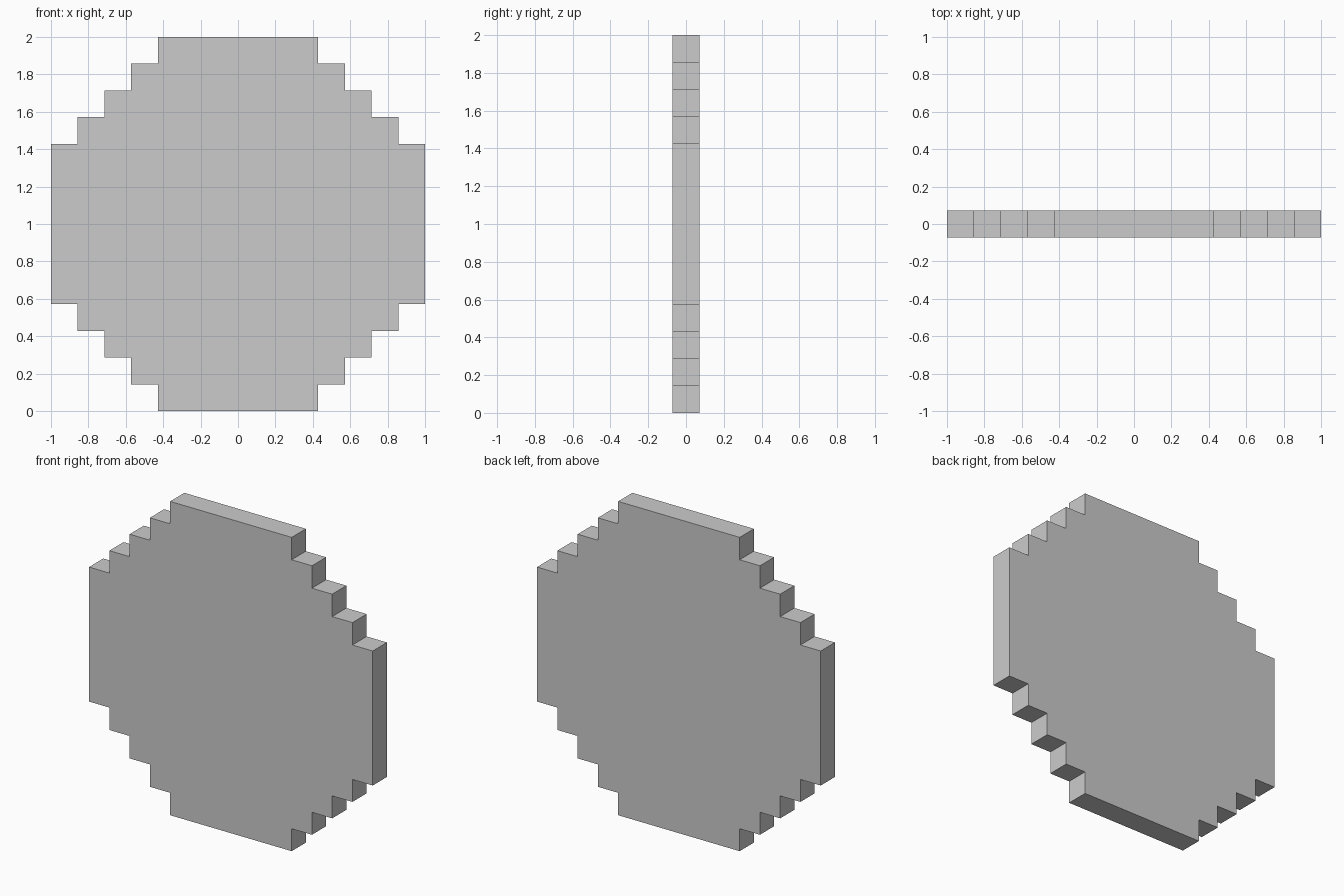
import bpy
import bmesh

if "Cube" in bpy.data.objects:
    bpy.data.objects.remove(bpy.data.objects["Cube"])

U = 1 / 7            # one stair step
DEPTH = U            # plate thickness

# Stepped corner in step units, measured from the disc centre
corner = [(7, 3)]
for i in range(4):
    corner += [(6 - i, 3 + i), (6 - i, 4 + i)]

# Turn the corner four times to close the outline
outline = []
for _ in range(4):
    outline += corner
    corner = [(-z, x) for x, z in corner]

# Stepped disc: outline face extruded from front to back
bm = bmesh.new()
verts = [bm.verts.new((x * U, -DEPTH / 2, 1 + z * U)) for x, z in outline]
front = bm.faces.new(verts)
back = bmesh.ops.extrude_face_region(bm, geom=[front], use_keep_orig=True)
moved = [g for g in back["geom"] if isinstance(g, bmesh.types.BMVert)]
bmesh.ops.translate(bm, verts=moved, vec=(0, DEPTH, 0))
bmesh.ops.recalc_face_normals(bm, faces=bm.faces)

mesh = bpy.data.meshes.new("stepped_disc")
bm.to_mesh(mesh)
bm.free()
disc = bpy.data.objects.new("stepped_disc", mesh)
bpy.context.collection.objects.link(disc)
